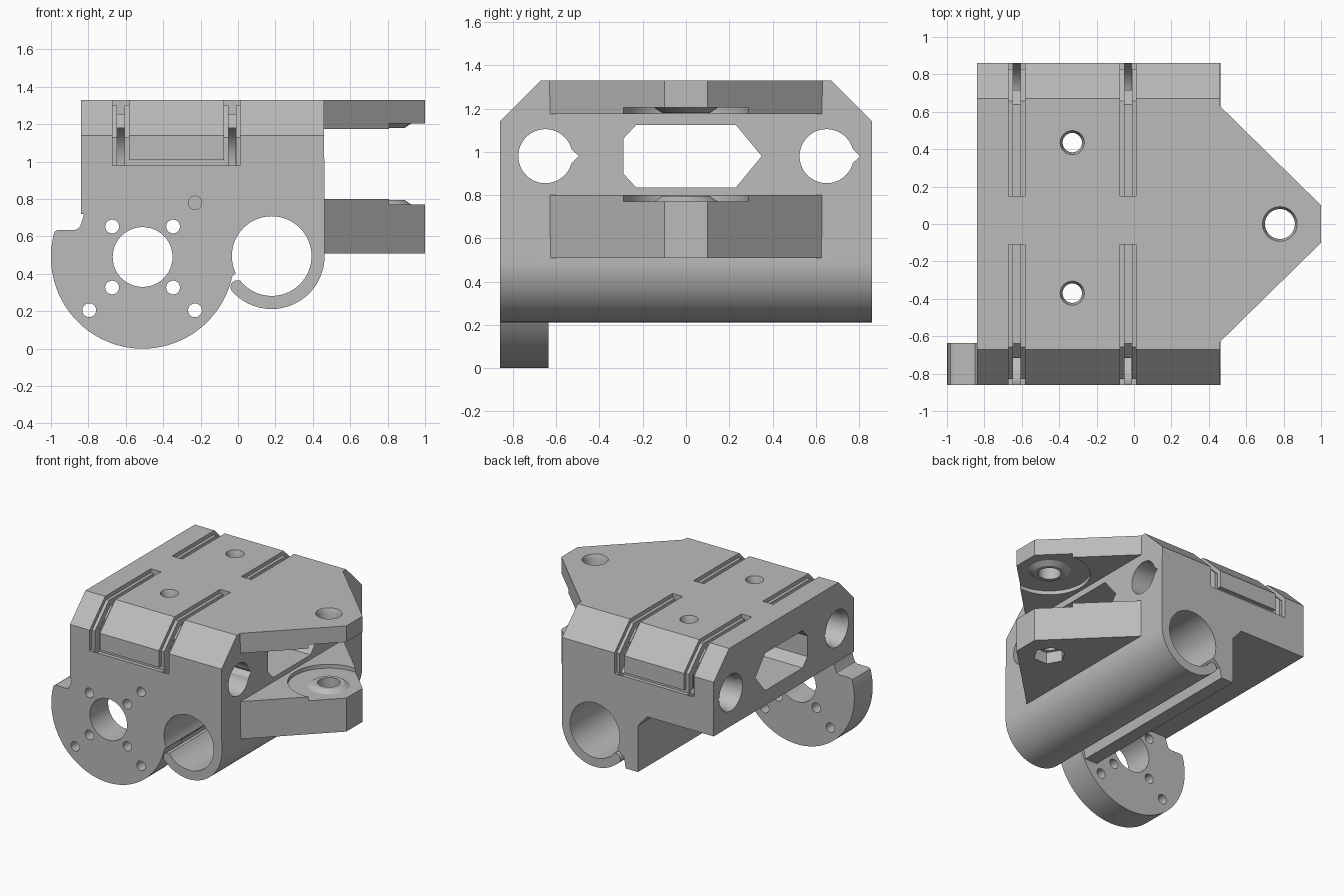
import bpy, bmesh
from math import sin, cos, radians, pi

cube = bpy.data.objects.get("Cube")
if cube:
    bpy.data.objects.remove(cube, do_unlink=True)

grey = bpy.data.materials.new("plain_grey")
grey.use_nodes = True
grey.diffuse_color = (0.5, 0.5, 0.5, 1)
grey.node_tree.nodes["Principled BSDF"].inputs["Base Color"].default_value = (0.5, 0.5, 0.5, 1)


def place(axis, a, b, t):
    return {"x": (t, a, b), "y": (a, t, b), "z": (a, b, t)}[axis]


def prism(name, pts, axis, lo, hi, end_pts=None):
    """Extrude a 2D outline along an axis, optionally to a different end outline."""
    bm = bmesh.new()
    start = [bm.verts.new(place(axis, a, b, lo)) for a, b in pts]
    end = [bm.verts.new(place(axis, a, b, hi)) for a, b in (end_pts or pts)]
    bm.faces.new(start)
    bm.faces.new(end)
    n = len(pts)
    for i in range(n):
        j = (i + 1) % n
        bm.faces.new((start[i], start[j], end[j], end[i]))
    bmesh.ops.recalc_face_normals(bm, faces=bm.faces)
    mesh = bpy.data.meshes.new(name)
    bm.to_mesh(mesh)
    bm.free()
    mesh.materials.append(grey)
    obj = bpy.data.objects.new(name, mesh)
    bpy.context.collection.objects.link(obj)
    return obj


def arc(a, b, r, start, stop, n=48):
    steps = [radians(start + (stop - start) * i / n) for i in range(n + 1)]
    return [(a + r * cos(t), b + r * sin(t)) for t in steps]


def ring(a, b, r, n=48):
    return [(a + r * cos(2 * pi * i / n), b + r * sin(2 * pi * i / n)) for i in range(n)]


def rod(axis, a, b, r, lo, hi, n=48, r_end=None):
    return prism("round", ring(a, b, r, n), axis, lo, hi, ring(a, b, r_end or r, n))


def combine(target, tool, operation):
    mod = target.modifiers.new("join", "BOOLEAN")
    mod.operation = operation
    mod.solver = "EXACT"
    mod.object = tool
    bpy.context.view_layer.objects.active = target
    bpy.ops.object.modifier_apply(modifier=mod.name)
    bpy.data.objects.remove(tool, do_unlink=True)


def add(tool):
    combine(body, tool, "UNION")


def cut(tool):
    combine(body, tool, "DIFFERENCE")


# Main block with the split clamp tube along its lower edge
TUBE = (0.18, 0.495)
outline = [(-0.84, 1.33), (0.46, 1.33)] + arc(*TUBE, 0.283, 0, -138, 60)
outline += [(0.02, 0.38), (0.0, 0.415), (-0.07, 0.35), (-0.085, 0.27),
            (-0.19, 0.27), (-0.19, 0.63), (-0.27, 0.72), (-0.84, 0.72)]
body = prism("carriage_body", outline, "y", -0.86, 0.86)

# Rounded lip at the free end of the clamp
lip = radians(-138)
add(rod("y", TUBE[0] + 0.248 * cos(lip), TUBE[1] + 0.248 * sin(lip), 0.036, -0.86, 0.86, 20))

# Sloped upper edges at front and back
for s in (-1, 1):
    cut(prism("slope", [(s * 0.86, 1.14), (s * 0.67, 1.33), (s * 0.67, 1.5),
                        (s * 1.0, 1.5), (s * 1.0, 1.14)], "x", -1.2, 1.2))

# Round motor plate at the front
MOTOR = (-0.51, 0.49)
plate = arc(*MOTOR, 0.49, 164, 368, 72)
plate += [(-0.1, 0.8), (-0.8, 0.8), (-0.838, 0.67), (-0.85, 0.645), (-0.87, 0.635), (-0.965, 0.635)]
add(prism("motor_plate", plate, "y", -0.86, -0.635))

# Two tapering bracket arms with a shared pivot
arm = [(0.40, 0.63), (0.46, 0.63), (1.0, 0.10), (1.0, -0.10), (0.46, -0.63), (0.40, -0.63)]
PIVOT = (0.78, 0.0)
add(prism("upper_arm", arm, "z", 1.175, 1.33))
add(prism("lower_arm", arm, "z", 0.51, 0.80))
cut(rod("z", *PIVOT, 0.29, 1.0, 1.205))
cut(rod("z", *PIVOT, 0.29, 0.77, 0.9))

# Conical bosses facing each other around the pivot
add(rod("z", *PIVOT, 0.11, 1.18, 1.22, r_end=0.17))
add(rod("z", *PIVOT, 0.17, 0.755, 0.795, r_end=0.11))
cut(rod("z", *PIVOT, 0.08, 0.3, 1.5))
cut(rod("z", *PIVOT, 0.08, 1.30, 1.34, r_end=0.097))
cut(rod("z", *PIVOT, 0.115, 0.4, 0.60, 6))

# Clamp tube bore
cut(rod("y", *TUBE, 0.213, -1, 1, 64))

# Motor shaft opening and screw holes
cut(rod("y", *MOTOR, 0.16, -1, -0.5))
screws = [(sx * 0.163, sz * 0.163) for sx in (-1, 1) for sz in (-1, 1)]
for dx, dz in screws + [(-0.285, -0.285), (0.28, -0.285)]:
    cut(rod("y", MOTOR[0] + dx, MOTOR[1] + dz, 0.037, -1, -0.6, 20))
cut(rod("y", -0.23, 0.78, 0.036, -1, -0.62, 20))

# Six-cornered window through the block
window = [(-0.29, 1.06), (-0.23, 1.125), (0.23, 1.125), (0.35, 0.98),
          (0.23, 0.835), (-0.23, 0.835), (-0.29, 0.90)]
cut(prism("window", window, "x", -1.1, 0.7))

# Bearing bores with a relief notch, and tie grooves around them
for s, inner in ((-1, -0.11), (1, 0.15)):
    y = s * 0.65
    cut(rod("x", y, 0.98, 0.125, -1.1, 0.7))
    cut(rod("x", y, 0.98, 0.15, -0.86, -0.80, r_end=0.125))
    cut(prism("notch", [(y + 0.08, 1.05), (y + 0.155, 0.98), (y + 0.08, 0.91)], "x", -1.1, 0.7))
    for x in (-0.627, -0.032):
        for depth, half in ((0.03, 0.044), (0.075, 0.02)):
            top, side = 1.33 - depth, s * (0.86 - depth)
            groove = [(inner, 1.45), (inner, top), (s * (0.67 - depth * 0.4), top),
                      (side, 1.14 - depth * 0.4), (side, 0.98), (s * 1.0, 0.98), (s * 1.0, 1.45)]
            cut(prism("groove", groove, "x", x - half, x + half))
        cut(rod("x", y, 0.98, 0.21, x - 0.019, x + 0.019))
    # Narrow channel linking the two grooves
    link = [(-0.66, 0.98), (0.005, 0.98), (0.005, 1.01), (-0.66, 1.01)]
    cut(prism("link", link, "y", min(s * 0.83, s), max(s * 0.83, s)))

# Vertical screw holes through the top
for y in (0.435, -0.37):
    cut(rod("z", -0.33, y, 0.052, 0.5, 1.5, 24))
    cut(rod("z", -0.33, y, 0.052, 1.29, 1.34, 24, r_end=0.068))

# Smooth the round surfaces and keep the edges sharp
bpy.ops.object.select_all(action="DESELECT")
body.select_set(True)
bpy.context.view_layer.objects.active = body
bpy.ops.object.shade_smooth_by_angle(angle=radians(25))
